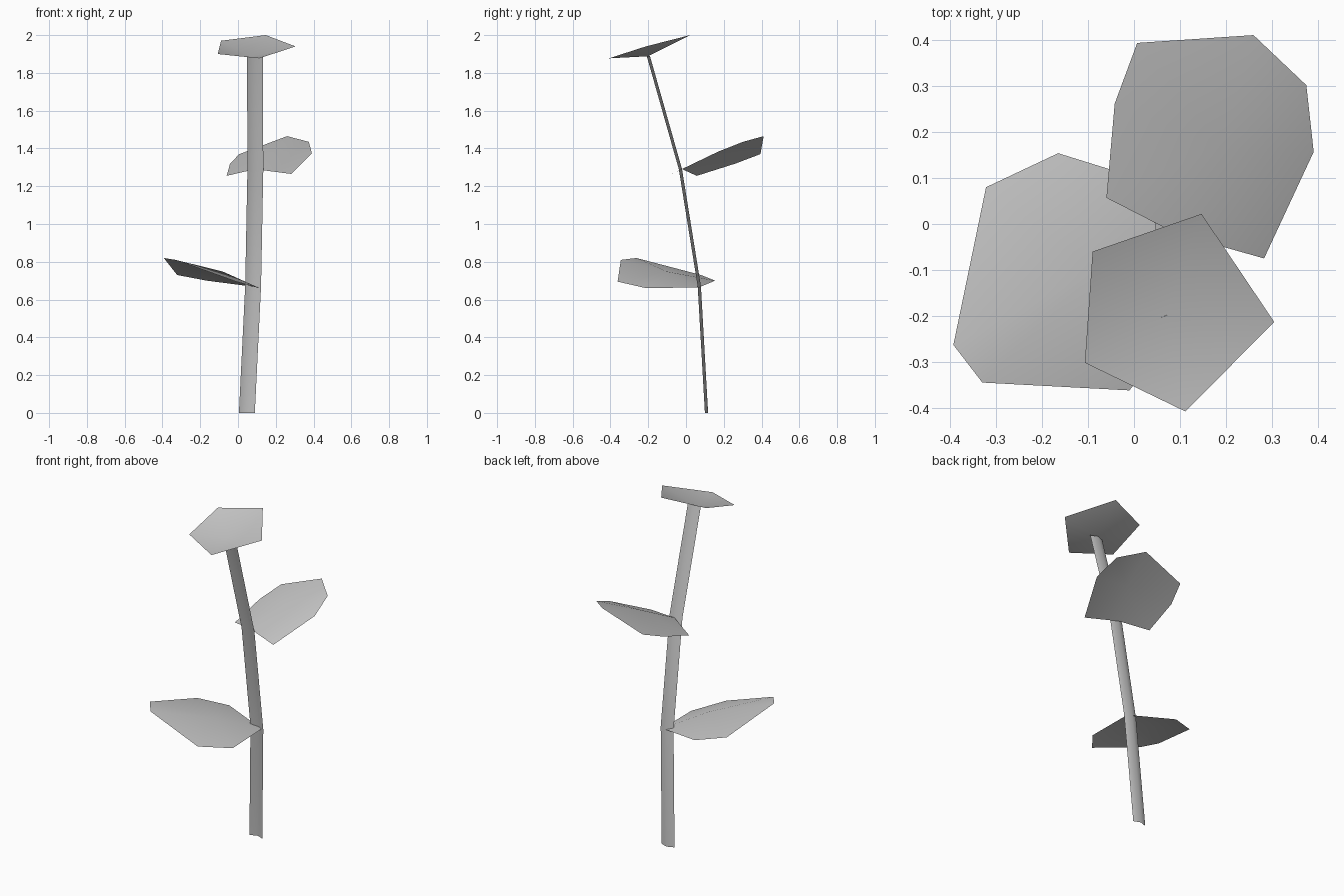
import bpy
from mathutils import Vector

cube = bpy.data.objects.get("Cube")
if cube:
    bpy.data.objects.remove(cube, do_unlink=True)

grey = bpy.data.materials.new("plain_grey")
grey.use_nodes = True
colour = (0.55, 0.55, 0.55, 1)
grey.diffuse_color = colour
grey.node_tree.nodes["Principled BSDF"].inputs["Base Color"].default_value = colour


def add_sheet(name, verts, faces):
    """Smooth-shaded open surface."""
    mesh = bpy.data.meshes.new(name)
    mesh.from_pydata(verts, [], faces)
    mesh.materials.append(grey)
    for poly in mesh.polygons:
        poly.use_smooth = True
    mesh.update()
    obj = bpy.data.objects.new(name, mesh)
    bpy.context.collection.objects.link(obj)
    return obj


def add_leaf(name, centre, rim):
    """Leaf blade: a fan around one inner point, rim counter-clockwise from above."""
    n = len(rim)
    faces = [(0, i + 1, (i + 1) % n + 1) for i in range(n)]
    return add_sheet(name, [centre] + rim, faces)


# Stem: a creased ribbon swept along a bent path, crease towards the back
path = [(0.047, 0.108, 0), (0.08, 0.07, 0.67), (0.092, -0.03, 1.29), (0.09, -0.2, 1.89)]
section = [Vector((-0.042, -0.008, 0)), Vector((0, 0.009, 0)), Vector((0.042, -0.008, 0))]
rings = [Vector(p) + s for p in path for s in section]
strips = [(r * 3 + k, r * 3 + k + 1, r * 3 + k + 4, r * 3 + k + 3)
          for r in range(len(path) - 1) for k in range(2)]
add_sheet("stem", rings, strips)

# Shallow cupped top leaf
add_leaf("top_leaf", (0.07, -0.2, 1.888), [
    (0.147, 0.022, 2.0), (-0.09, -0.06, 1.97), (-0.107, -0.302, 1.9),
    (0.112, -0.408, 1.877), (0.305, -0.213, 1.94)])

# Middle leaf, reaching back
add_leaf("middle_leaf", (0.19, 0.17, 1.383), [
    (0.09, -0.02, 1.29), (0.283, -0.075, 1.265), (0.391, 0.157, 1.375),
    (0.375, 0.302, 1.435), (0.26, 0.411, 1.465), (0.007, 0.394, 1.37),
    (-0.042, 0.262, 1.32), (-0.06, 0.057, 1.255)])

# Lower leaf, reaching to the front and side
add_leaf("lower_leaf", (-0.08, -0.1, 0.748), [
    (0.105, 0.07, 0.665), (-0.165, 0.154, 0.7), (-0.322, 0.08, 0.73),
    (-0.393, -0.263, 0.82), (-0.33, -0.345, 0.81), (-0.01, -0.362, 0.695),
    (0.113, -0.21, 0.66)])
